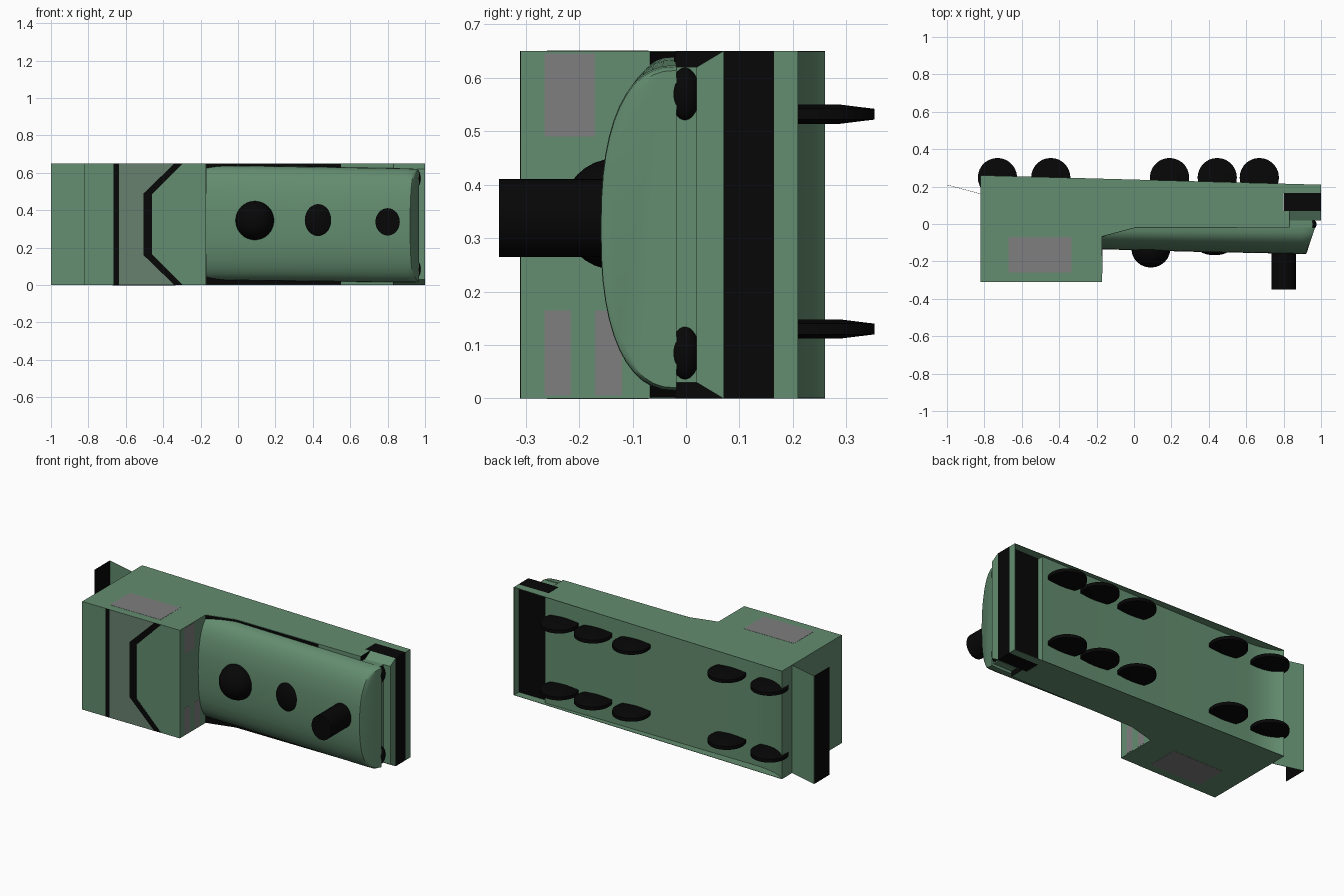
import bpy, bmesh
from math import cos, sin, pi, copysign

if "Cube" in bpy.data.objects:
    bpy.data.objects.remove(bpy.data.objects["Cube"])

W = 0.65  # full width of the vehicle, along z


def material(name, rgb):
    m = bpy.data.materials.new(name)
    m.diffuse_color = (*rgb, 1)
    m.use_nodes = True
    m.node_tree.nodes["Principled BSDF"].inputs["Base Color"].default_value = m.diffuse_color
    return m


GREEN = material("green", (0.125, 0.265, 0.16))
PALE = material("pale_green", (0.14, 0.22, 0.16))
BLACK = material("black", (0.002, 0.002, 0.002))
GLASS = material("grey_glass", (0.21, 0.21, 0.21))


def finish(name, bm, mat, smooth=False):
    bmesh.ops.recalc_face_normals(bm, faces=bm.faces)
    me = bpy.data.meshes.new(name)
    bm.to_mesh(me)
    bm.free()
    ob = bpy.data.objects.new(name, me)
    bpy.context.collection.objects.link(ob)
    me.materials.append(mat)
    if smooth:
        bpy.ops.object.select_all(action='DESELECT')
        ob.select_set(True)
        bpy.context.view_layer.objects.active = ob
        bpy.ops.object.shade_smooth_by_angle(angle=0.7)
    return ob


def loft(name, rings, mat, smooth=False):
    """Skin a closed solid over a list of equal rings."""
    bm = bmesh.new()
    rows = [[bm.verts.new(p) for p in r] for r in rings]
    n = len(rows[0])
    for a, b in zip(rows, rows[1:]):
        for i in range(n):
            bm.faces.new((a[i], a[(i + 1) % n], b[(i + 1) % n], b[i]))
    bm.faces.new(rows[0])
    bm.faces.new(rows[-1])
    return finish(name, bm, mat, smooth)


def prism(name, pts, lo, hi, axis, mat, smooth=False):
    """Extrude a flat profile between lo and hi along an axis (0, 1 or 2)."""
    rings = [[(*p[:axis], v, *p[axis:]) for p in pts] for v in (lo, hi)]
    return loft(name, rings, mat, smooth)


def box(name, x, y, z, mat):
    pts = [(x[0], y[0]), (x[1], y[0]), (x[1], y[1]), (x[0], y[1])]
    return prism(name, pts, z[0], z[1], 2, mat)


def ellipsoid(name, loc, scale, mat):
    bm = bmesh.new()
    bmesh.ops.create_uvsphere(bm, u_segments=24, v_segments=16, radius=1)
    bmesh.ops.scale(bm, vec=scale, verts=bm.verts)
    bmesh.ops.translate(bm, vec=loc, verts=bm.verts)
    return finish(name, bm, mat, True)


def wheel(name, x, y, z):
    rings = [[(x + r * cos(a * pi / 14), y + r * sin(a * pi / 14), z + dz) for a in range(28)]
             for dz, r in ((-0.018, 0.04), (-0.010, 0.105), (0.010, 0.105), (0.018, 0.04))]
    return loft(name, rings, BLACK)


# Cab and chassis in one side profile, with the curved front underside
prism("cab_and_chassis", [
    (-0.82, -0.31), (-0.17, -0.31), (-0.17, -0.065), (0, -0.02), (0.83, -0.02),
    (0.83, 0.07), (0.80, 0.07), (0.80, 0.198), (-0.62, 0.198), (-0.68, 0.203),
    (-0.74, 0.216), (-0.79, 0.237), (-0.82, 0.26)], 0, W, 2, GREEN, True)

# Skirts hanging below the floor on both sides
skirt = [(-0.82, 0.1), (0.80, 0.1), (0.80, 0.165), (1, 0.165), (1, 0.21), (-0.82, 0.26)]
for side, z in (("lower", 0), ("upper", W - 0.002)):
    prism(f"{side}_side_skirt", skirt, z, z + 0.002, 2, GREEN)

# Black walkway beside the hood
prism("walkway", [(-0.17, -0.067), (0, -0.022), (0.55, -0.022), (0.55, -0.02),
                  (0, -0.02), (-0.17, -0.065)], 0.002, W - 0.002, 2, BLACK)

# Tail: block with a stepped end, tapered sill, black band, end wall, shoulder
box("tail_block", (0.83, 0.955), (-0.02, 0.02), (0.03, 0.62), GREEN)
prism("tail_sill", [(0.07, 0), (0.07, W), (0.02, 0.62), (0.02, 0.03)],
      0.83, 1, 0, GREEN)
box("tail_band", (0.803, 1), (0.07, 0.165), (0, W), BLACK)
box("tail_end_wall", (0.996, 1), (0.165, 0.21), (0, W), GREEN)
box("tail_shoulder", (0.829, 0.832), (-0.02, 0.07), (0, W), BLACK)

# Domed hood, lofted from rounded sections; the end leans outward at the base
BASE = -0.018


def hood_ring(x, mid, w, top, lean=0):
    ring = []
    for i in range(25):
        t = pi * i / 24
        c, s = cos(t), max(sin(t), 0)
        k = s ** 0.83
        ring.append((x - lean * k, BASE + (top - BASE) * k,
                     mid + w * copysign(abs(c) ** 0.83, c)))
    return ring


loft("hood", [hood_ring(-0.18, 0.334, 0.307, -0.135), hood_ring(0.3, 0.328, 0.306, -0.148),
              hood_ring(0.90, 0.319, 0.305, -0.160, 0.005),
              hood_ring(0.955, 0.318, 0.303, -0.159, 0.035),
              hood_ring(0.968, 0.317, 0.297, -0.150, 0.043)], GREEN, True)

# Domes and stack on the hood
ellipsoid("large_dome", (0.09, -0.133, 0.345), (0.104, 0.10, 0.104), BLACK)
ellipsoid("low_dome", (0.43, -0.125, 0.345), (0.09, 0.042, 0.102), BLACK)
loft("exhaust_stack", [[(0.80 + 0.065 * cos(a * pi / 16), y, 0.338 + 0.073 * sin(a * pi / 16))
                        for a in range(32)] for y in (-0.12, -0.35)], BLACK, True)

# Tail lamps
for i, z in enumerate((0.085, 0.57)):
    ellipsoid(f"tail_lamp_{i + 1}", (0.95, -0.002, z), (0.026, 0.028, 0.05), BLACK)

# Roof markings: front stripe, pale panel and chevron
left = [(-0.34, W), (-0.505, 0.49), (-0.505, 0.16), (-0.34, 0)]
right = [(-0.295, W), (-0.46, 0.485), (-0.46, 0.165), (-0.295, 0)]
prism("roof_stripe", [(-0.665, 0), (-0.637, 0), (-0.637, W), (-0.665, W)],
      -0.311, -0.309, 1, BLACK)
prism("roof_panel", [(-0.637, 0), (-0.637, W)] + left, -0.311, -0.309, 1, PALE)
prism("roof_chevron", left + right[::-1], -0.311, -0.309, 1, BLACK)

# Cab windows: one each side, three in the rear wall
for i, z in enumerate((-0.001, W - 0.001)):
    box(f"side_window_{i + 1}", (-0.67, -0.335), (-0.26, -0.07), (z, z + 0.002), GLASS)
for i, (y, z) in enumerate([((-0.265, -0.17), (0.49, 0.646)),
                            ((-0.265, -0.215), (0.006, 0.165)),
                            ((-0.17, -0.12), (0.006, 0.165))]):
    box(f"rear_window_{i + 1}", (-0.171, -0.169), y, z, GLASS)

# Front bumper: thin sloping shelf and upright black plate
prism("bumper_shelf", [(-0.82, 0.16), (-1, 0.208), (-1, 0.21), (-0.82, 0.162)], 0, W, 2, GREEN)
box("bumper_plate", (-1, -0.999), (0.064, 0.21), (0, W), BLACK)

# Five wheels on each side
for i, x in enumerate((-0.73, -0.445, 0.19, 0.445, 0.67)):
    for side, z in (("lower", 0.13), ("upper", 0.532)):
        wheel(f"{side}_wheel_{i + 1}", x, 0.248, z)
